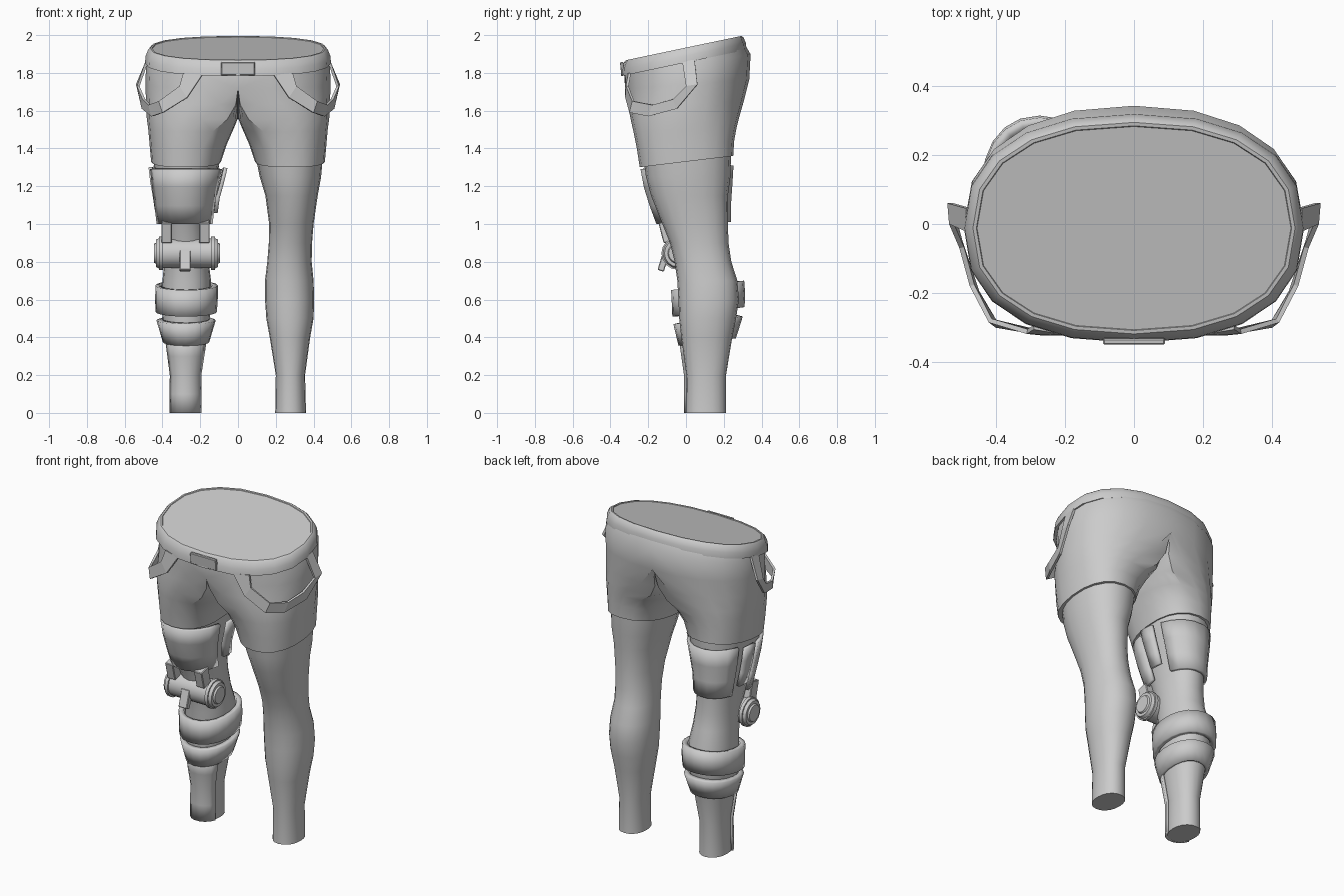
import bpy, bmesh, math
from mathutils import Vector

cube = bpy.data.objects.get("Cube")
if cube:
    bpy.data.objects.remove(cube, do_unlink=True)

GREY = (0.6, 0.6, 0.6, 1)
mat = bpy.data.materials.new("plain grey")
mat.use_nodes = True
mat.diffuse_color = GREY
mat.node_tree.nodes["Principled BSDF"].inputs["Base Color"].default_value = GREY
SEG = 20


def finish(name, bm, smooth=True, solid=0, mirror=False, bevel=0):
    bmesh.ops.recalc_face_normals(bm, faces=bm.faces)
    me = bpy.data.meshes.new(name)
    bm.to_mesh(me)
    bm.free()
    me.materials.append(mat)
    ob = bpy.data.objects.new(name, me)
    bpy.context.collection.objects.link(ob)
    if mirror:
        m = ob.modifiers.new("mirror", "MIRROR")
        m.use_clip = True
    if solid:
        m = ob.modifiers.new("thickness", "SOLIDIFY")
        m.thickness, m.offset = solid, -1
    if bevel:
        m = ob.modifiers.new("bevel", "BEVEL")
        m.width, m.segments = bevel, 1
    if smooth:
        bpy.ops.object.select_all(action="DESELECT")
        ob.select_set(True)
        bpy.context.view_layer.objects.active = ob
        bpy.ops.object.shade_smooth_by_angle(angle=math.radians(35))
    return ob


def loft(rings, closed=True, caps=()):
    """Skin a list of point rings; caps lists the ring indices to fill."""
    bm = bmesh.new()
    rows = [[bm.verts.new(p) for p in r] for r in rings]
    n = len(rows[0])
    for a, b in zip(rows, rows[1:]):
        for i in range(n if closed else n - 1):
            j = (i + 1) % n
            bm.faces.new((a[i], a[j], b[j], b[i]))
    for k in caps:
        bm.faces.new(rows[k])
    return bm


def power(v, p):
    return math.copysign(abs(v) ** p, v) if abs(v) > 1e-6 else 0.0


def section(cx, xo, xi, yf, yb, p, t, po=0.88):
    """Point on a lopsided oval: angle 0 is outside, 90 back, 180 inside."""
    c, s = math.cos(t), math.sin(t)
    x = cx + (xo - cx) * power(c, po) if c >= 0 else cx + (cx - xi) * power(c, p)
    mid = (yf + yb) / 2
    return x, mid + (yb - yf) / 2 * power(s, po)


# Shorts: height, centre, outer x, inner x, front y, back y, inner roundness, tilt
SHORTS = [
    (1.33, .28, .46, .09, -.245, .25, .85, .12),
    (1.42, .27, .468, .06, -.26, .255, .8, .08),
    (1.50, .24, .475, .025, -.278, .268, .6, .04),
    (1.56, .19, .483, 0, -.293, .282, .3, .02),
    (1.64, .10, .487, 0, -.308, .305, .1, .02),
    (1.74, 0, .49, 0, -.322, .335, 1, .08),
    (1.84, 0, .487, 0, -.327, .342, 1, .17),
    (1.91, 0, .465, 0, -.322, .30, 1, .21),
]
rings = []
for z, cx, xo, xi, yf, yb, p, tilt in SHORTS:
    ring = []
    for i in range(SEG):
        x, y = section(cx, xo, xi, yf, yb, p, math.tau * i / SEG)
        ring.append((x, y, z + tilt * y))
    rings.append(ring)
bm = loft(rings, caps=(0,))
inside = [f for f in bm.faces if all(abs(v.co.x) < 1e-4 for v in f.verts)]
bmesh.ops.delete(bm, geom=inside, context="FACES")
finish("shorts", bm, mirror=True)


# Belt: one closed loft ending in the flat waist cap
def waist_ring(z, grow):
    pts = []
    for i in range(SEG):
        t = math.tau * i / SEG
        x = (.47 + grow) * power(math.cos(t), .85)
        y = -.012 + (.31 + grow) * power(math.sin(t), .85)
        pts.append((x, y, z + .21 * y))
    return pts


BELT = [(1.855, 0), (1.855, .022), (1.89, .02), (1.925, .006), (1.934, -.004), (1.934, -.014), (1.93, -.016)]
finish("belt_and_waist_cap", loft([waist_ring(z, g) for z, g in BELT], caps=(-1,)))


def box(name, loc, size, tilt=0, bevel=.004):
    bm = bmesh.new()
    bmesh.ops.create_cube(bm, size=1)
    bmesh.ops.scale(bm, vec=size, verts=bm.verts)
    ob = finish(name, bm, smooth=False, bevel=bevel)
    ob.location = loc
    ob.rotation_euler.x = tilt
    return ob


box("belt_buckle", (0, -.337, 1.822), (.18, .018, .07), .1)

# Hanging side straps: lower and upper edge of the ribbon
STRAP = [
    ((.19, -.322, 1.79), (.29, -.305, 1.80)),
    ((.27, -.322, 1.67), (.31, -.318, 1.73)),
    ((.40, -.300, 1.59), (.42, -.285, 1.65)),
    ((.46, -.200, 1.57), (.475, -.18, 1.63)),
    ((.51, -.050, 1.61), (.505, -.07, 1.66)),
    ((.54, .060, 1.74), (.535, 0, 1.73)),
    ((.485, .045, 1.87), (.49, -.02, 1.86)),
]
for side, label in ((1, "left"), (-1, "right")):
    flip = [[(side * x, y, z) for x, y, z in pair] for pair in STRAP]
    finish(label + "_side_strap", loft(flip, closed=False), smooth=False, solid=.014)

# Legs: height, outer x, inner x, front y, back y
LEG = [
    (0, .36, .197, 0, .212), (.2, .355, .2, .002, .212), (.4, .382, .168, -.025, .245),
    (.5, .4, .15, -.036, .265), (.6, .403, .143, -.04, .28), (.7, .4, .143, -.046, .272),
    (.8, .39, .155, -.06, .24), (.9, .392, .163, -.085, .225), (1.0, .4, .165, -.125, .222),
    (1.15, .422, .145, -.185, .222), (1.25, .44, .115, -.212, .235), (1.42, .455, .08, -.235, .24),
]


def leg_at(z):
    z = max(0, min(z, LEG[-1][0]))
    for a, b in zip(LEG, LEG[1:]):
        if z <= b[0]:
            f = (z - a[0]) / (b[0] - a[0])
            return [u + (v - u) * f for u, v in zip(a, b)][1:]


def leg_point(z, t, grow=0, side=1):
    xo, xi, yf, yb = leg_at(z)
    x, y = section((xo + xi) / 2, xo + grow, xi - grow, yf - grow, yb + grow, .92, t, .92)
    return side * x, y, z


for side, label in ((1, "left"), (-1, "right")):
    rows = [[leg_point(r[0], math.tau * i / SEG, 0, side) for i in range(SEG)] for r in LEG]
    finish(label + "_leg", loft(rows, caps=(0, -1)))


def shell(name, z0, z1, g0, g1, start=0, end=360, tilt=0, rows=4, thick=.02):
    """Armour wrapped on the right leg between two angles."""
    full = end - start == 360
    n = max(2, round((end - start) / 18))
    grid = []
    for k in range(rows):
        f = k / (rows - 1)
        line = []
        for i in range(n if full else n + 1):
            t = math.radians(start + (end - start) * i / n)
            z = z0 + (z1 - z0) * f + tilt * math.sin(t)
            line.append(leg_point(z, t, g0 + (g1 - g0) * f, -1))
        grid.append(line)
    finish(name, loft(grid, closed=full), solid=thick)


# Thigh guard with side rails
shell("thigh_guard_front", 1.0, 1.29, .034, .026, 192, 348)
shell("thigh_guard_back", 1.01, 1.31, .02, .018, 24, 156)
shell("thigh_rail_outer", 1.06, 1.30, .03, .03, -4, 14)
shell("thigh_rail_inner", 1.06, 1.30, .03, .03, 166, 184)

# Calf bands and shin plate
shell("upper_calf_band", .535, .675, .036, .036, tilt=.025, rows=3, thick=.03)
shell("lower_calf_band", .375, .49, .02, .034, tilt=.02, rows=3, thick=.03)
shell("shin_plate", 0, .4, .012, .016, 205, 335, rows=5, thick=.014)


# Knee hinge: lathed barrel with stepped end discs, lying along x
def knee_barrel():
    profile = [(-.175, .05), (-.165, .055), (-.165, .072), (-.148, .08), (-.148, .088), (-.128, .088), (-.128, .078)]
    profile += [(-x, r) for x, r in reversed(profile)]
    rings = []
    for x, r in profile:
        ring = [(x, r * math.cos(math.tau * i / 16), r * math.sin(math.tau * i / 16)) for i in range(16)]
        rings.append(ring)
    ob = finish("knee_hinge", loft(rings, caps=(0, -1)))
    ob.location = Vector((-.27, -.042, .845))


knee_barrel()
for x, label in ((-.378, "outer"), (-.178, "inner")):
    box(label + "_knee_tab", (x, -.098, .96), (.055, .07, .11), .25)
box("knee_clip", (-.28, -.118, .805), (.058, .035, .11), -.3)
